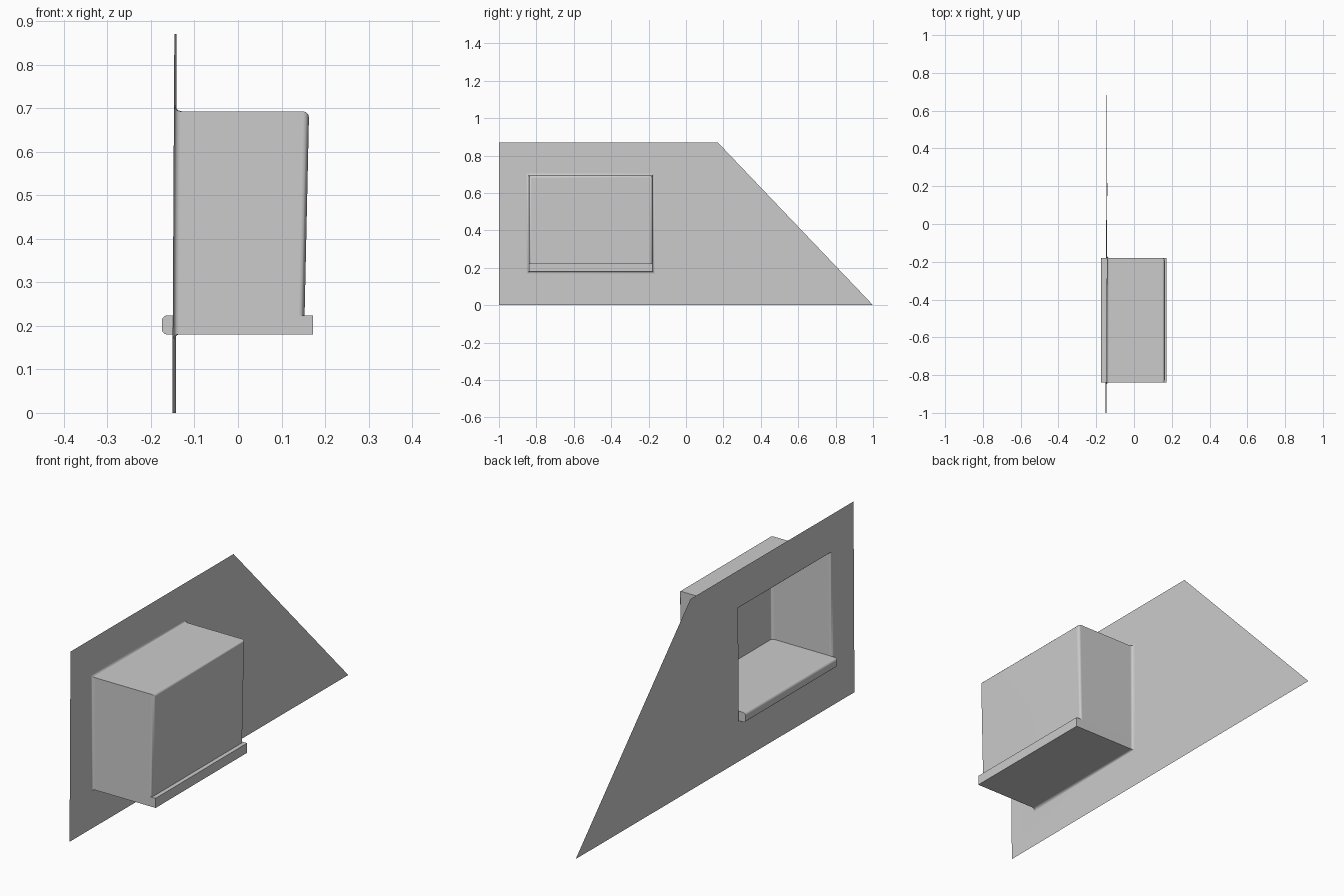
import bpy, bmesh, math

if "Cube" in bpy.data.objects:
    bpy.data.objects.remove(bpy.data.objects["Cube"])

mat = bpy.data.materials.new("plain grey")
mat.diffuse_color = (0.6, 0.6, 0.6, 1)
mat.use_nodes = True
mat.node_tree.nodes["Principled BSDF"].inputs["Base Color"].default_value = mat.diffuse_color


def finish(bm, name):
    bmesh.ops.recalc_face_normals(bm, faces=bm.faces)
    me = bpy.data.meshes.new(name)
    bm.to_mesh(me)
    bm.free()
    me.materials.append(mat)
    ob = bpy.data.objects.new(name, me)
    bpy.context.collection.objects.link(ob)
    bpy.ops.object.select_all(action='DESELECT')
    ob.select_set(True)
    bpy.context.view_layer.objects.active = ob
    bpy.ops.object.shade_smooth_by_angle(angle=math.radians(35))
    mod = ob.modifiers.new("weighted_normals", 'WEIGHTED_NORMAL')
    mod.keep_sharp = True
    return ob


def wall_x(y, z):
    # the wall sheet leans very slightly
    return -0.151 + 0.004 * (y + 1) + 0.0055 * z


def back_x(y, z):
    return 0.152 + 0.022 * (z - 0.18)


# Wall sheet with a recessed window niche, one continuous surface
outline = [(-1, 0), (1, 0), (0.17, 0.87), (-1, 0.87)]
opening = [(-0.84, 0.181), (-0.18, 0.181), (-0.18, 0.693), (-0.84, 0.693)]
bm = bmesh.new()
outer = [bm.verts.new((wall_x(y, z), y, z)) for y, z in outline]
rim = [bm.verts.new((wall_x(y, z), y, z)) for y, z in opening]
back = [bm.verts.new((back_x(y, z), y, z)) for y, z in opening]
for i in range(4):
    j = (i + 1) % 4
    bm.faces.new((outer[i], outer[j], rim[j], rim[i]))
    bm.faces.new((rim[i], rim[j], back[j], back[i]))
bm.faces.new(back)
# Soft rounding around the opening and the back of the niche
soft = [bm.edges.get((loop[i], loop[(i + 1) % 4]))
        for loop in (rim, back) for i in range(4)]
bmesh.ops.bevel(bm, geom=soft, offset=0.014, offset_type='OFFSET',
                segments=3, profile=0.5, affect='EDGES')
finish(bm, "wall_with_niche")

# Window sill: slab with a rounded nose on the room side
bm = bmesh.new()
profile = [(-0.175, 0.18), (0.172, 0.18), (0.172, 0.224), (-0.175, 0.224)]
face = bm.faces.new([bm.verts.new((x, -0.84, z)) for x, z in profile])
ext = bmesh.ops.extrude_face_region(bm, geom=[face])
bmesh.ops.translate(bm, vec=(0, 0.66, 0),
                    verts=[g for g in ext["geom"] if isinstance(g, bmesh.types.BMVert)])
nose = [e for e in bm.edges
        if all(v.co.x < -0.17 for v in e.verts)
        and abs(e.verts[0].co.y - e.verts[1].co.y) > 0.1]
bmesh.ops.bevel(bm, geom=nose, offset=0.012, offset_type='OFFSET',
                segments=3, profile=0.5, affect='EDGES')
finish(bm, "window_sill")
